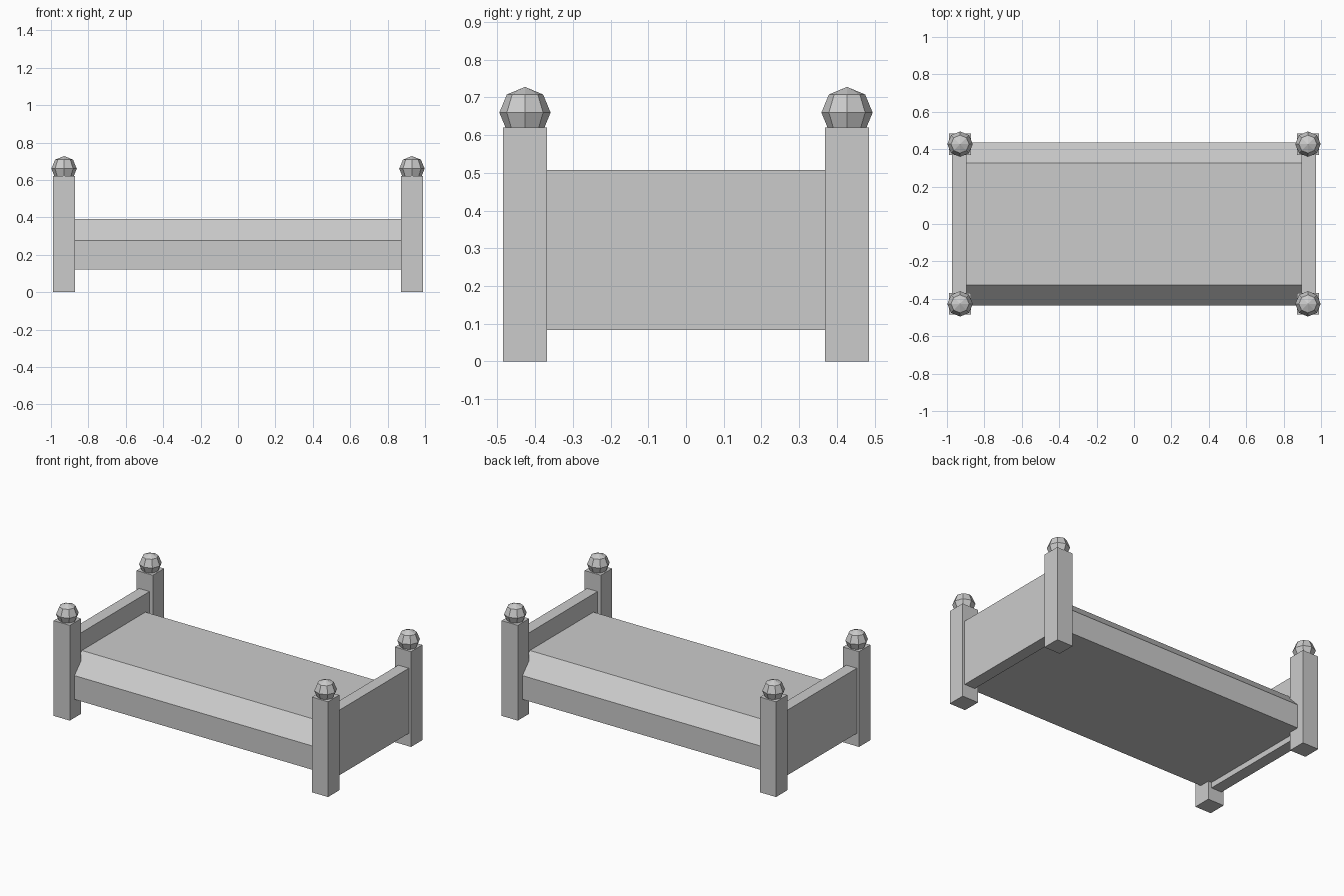
import bpy
import bmesh

cube = bpy.data.objects.get("Cube")
if cube:
    bpy.data.objects.remove(cube, do_unlink=True)

grey = bpy.data.materials.new("plain_grey")
grey.use_nodes = True
colour = (0.6, 0.6, 0.6, 1)
grey.diffuse_color = colour
grey.node_tree.nodes["Principled BSDF"].inputs["Base Color"].default_value = colour

POST_X, POST_Y, POST_W, POST_H = 0.93, 0.427, 0.116, 0.62


def finish(name, bm):
    bmesh.ops.recalc_face_normals(bm, faces=bm.faces)
    mesh = bpy.data.meshes.new(name)
    bm.to_mesh(mesh)
    bm.free()
    mesh.materials.append(grey)
    obj = bpy.data.objects.new(name, mesh)
    bpy.context.collection.objects.link(obj)
    return obj


def box(name, centre, size):
    bm = bmesh.new()
    bmesh.ops.create_cube(bm, size=1)
    bmesh.ops.scale(bm, vec=size, verts=bm.verts)
    finish(name, bm).location = centre


def finial(name, centre):
    bm = bmesh.new()
    bmesh.ops.create_uvsphere(bm, u_segments=8, v_segments=4, radius=0.068)
    finish(name, bm).location = centre


# Corner posts with faceted ball finials
for end, sx in (("head", -1), ("foot", 1)):
    for side, sy in (("front", -1), ("back", 1)):
        x, y = sx * POST_X, sy * POST_Y
        box(f"{end}_{side}_post", (x, y, POST_H / 2), (POST_W, POST_W, POST_H))
        finial(f"{end}_{side}_finial", (x, y, 0.66))
    # End board between the posts
    box(f"{end}board", (sx * 0.934, 0, 0.296), (0.076, 2 * POST_Y, 0.424))

# Mattress: bevelled section swept along the bed
half = [(0.437, 0.12), (0.437, 0.275), (0.327, 0.39)]
section = half + [(-y, z) for y, z in reversed(half)]
bm = bmesh.new()
face = bm.faces.new([bm.verts.new((-0.91, y, z)) for y, z in section])
swept = bmesh.ops.extrude_face_region(bm, geom=[face])["geom"]
bmesh.ops.translate(bm, vec=(1.82, 0, 0),
                    verts=[v for v in swept if isinstance(v, bmesh.types.BMVert)])
finish("mattress", bm)
